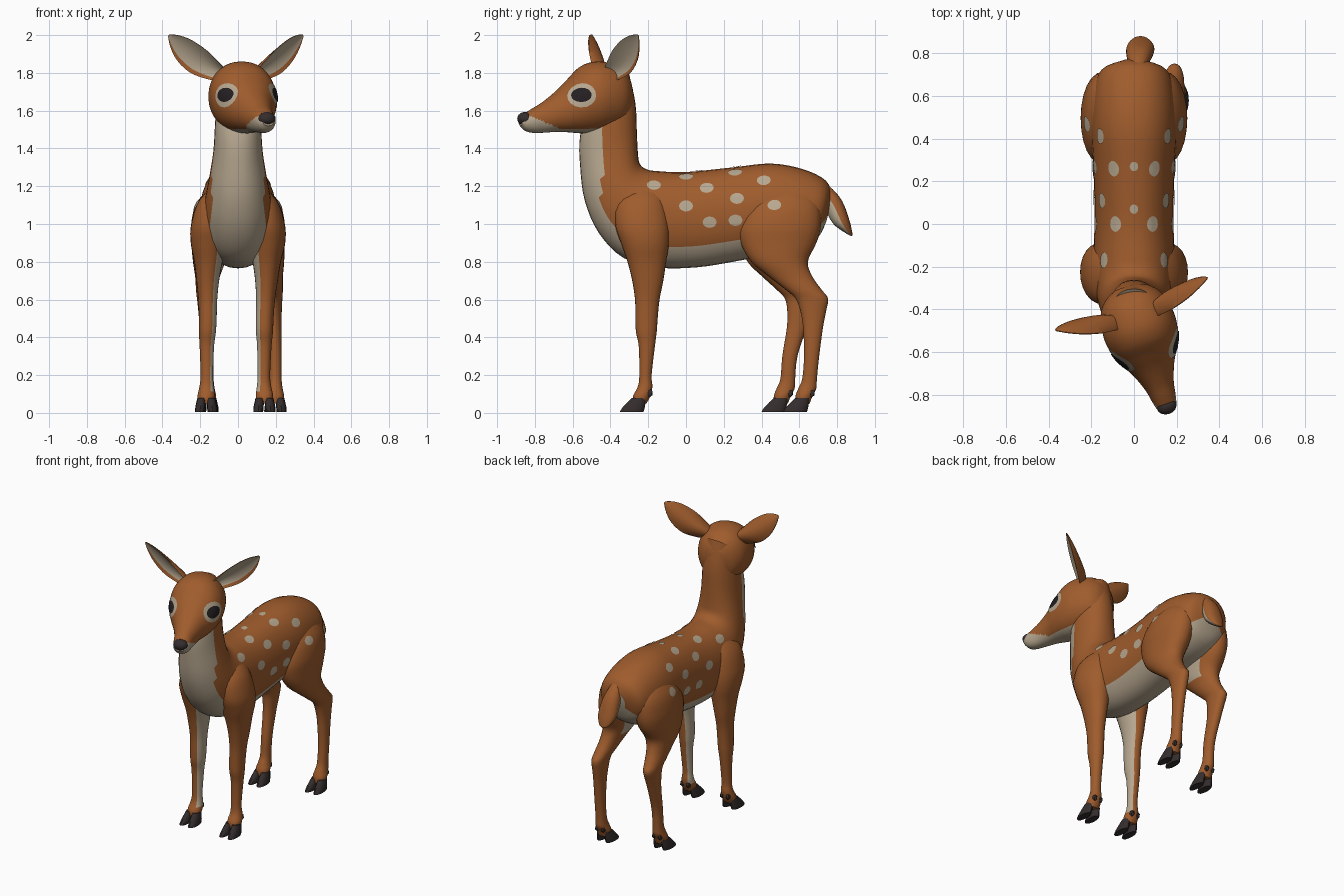
import bpy, bmesh, math
from mathutils import Vector, Matrix
from mathutils.bvhtree import BVHTree

if "Cube" in bpy.data.objects:
    bpy.data.objects.remove(bpy.data.objects["Cube"])


def mat(name, rgb):
    m = bpy.data.materials.new(name)
    m.diffuse_color = (*rgb, 1)
    m.use_nodes = True
    m.node_tree.nodes["Principled BSDF"].inputs["Base Color"].default_value = m.diffuse_color
    return m


MATS = [mat("brown_fur", (0.35, 0.108, 0.026)), mat("cream_fur", (0.47, 0.385, 0.275)),
        mat("dark_hoof", (0.035, 0.026, 0.026)), mat("dark_eye", (0.018, 0.014, 0.016))]
BROWN, CREAM, HOOF, EYE = range(4)


def finish(name, bm, matrix=None):
    bmesh.ops.recalc_face_normals(bm, faces=bm.faces)
    me = bpy.data.meshes.new(name)
    bm.to_mesh(me)
    bm.free()
    if matrix:
        me.transform(matrix)
    for m in MATS:
        me.materials.append(m)
    ob = bpy.data.objects.new(name, me)
    bpy.context.collection.objects.link(ob)
    return ob


def smooth_sections(secs, sub):
    """Catmull-Rom interpolation of section tuples."""
    out = []
    for i in range(len(secs) - 1):
        a, b, c, d = (secs[max(i - 1, 0)], secs[i], secs[i + 1], secs[min(i + 2, len(secs) - 1)])
        for k in range(sub):
            t = k / sub
            out.append([0.5 * (2 * q + (r - p) * t + (2 * p - 5 * q + 4 * r - s) * t * t
                               + (3 * q - p - 3 * r + s) * t ** 3) for p, q, r, s in zip(a, b, c, d)])
    return out + [list(secs[-1])]


def skin(bm, rings, rule):
    """Join rings of points; rule(centre, angle) gives the material."""
    vs = [[bm.verts.new(p) for p in r] for r in rings]
    n = len(rings[0])
    for a, b in zip(vs, vs[1:]):
        for k in range(n):
            f = bm.faces.new((a[k], a[(k + 1) % n], b[(k + 1) % n], b[k]))
            f.material_index = rule(f.calc_center_median(), 2 * math.pi * (k + 0.5) / n)
    for r in (vs[0], vs[-1]):
        f = bm.faces.new(r)
        f.material_index = rule(f.calc_center_median(), 0.0)


def loft(name, secs, rule, sub=4, matrix=None, bm=None, n=24):
    """Section: (y, z) of back edge, (y, z) of belly edge, half width, centre x. Angle 0 = belly."""
    own = bm is None
    bm = bm or bmesh.new()
    rings = []
    for y1, z1, y0, z0, hw, cx in smooth_sections(secs, sub):
        ring = []
        for k in range(n):
            th = 2 * math.pi * k / n
            c, s = math.cos(th), math.sin(th)
            s = math.copysign(abs(s) ** 0.9, s)
            t = (1 - c) / 2
            ring.append(Vector((cx + hw * s, y0 + (y1 - y0) * t, z0 + (z1 - z0) * t)))
        rings.append(ring)
    skin(bm, rings, rule)
    return finish(name, bm, matrix) if own else None


def off_belly(th):
    return math.degrees(min(th, 2 * math.pi - th))


# Torso and neck in one sweep, cream belly and throat
torso_secs = [(.775, 1.15, .745, 1.02, .06, 0), (.74, 1.23, .70, .93, .155, 0), (.62, 1.29, .60, .87, .19, 0),
              (.45, 1.32, .45, .84, .20, 0), (.25, 1.30, .25, .80, .19, 0), (0, 1.275, .05, .77, .185, 0),
              (-.15, 1.28, -.15, .77, .19, 0), (-.21, 1.29, -.33, .82, .185, 0), (-.245, 1.32, -.46, .95, .17, 0),
              (-.255, 1.38, -.535, 1.12, .15, 0), (-.26, 1.48, -.56, 1.30, .13, 0),
              (-.268, 1.64, -.56, 1.47, .12, 0), (-.305, 1.81, -.50, 1.66, .105, 0)]


def torso_rule(c, th):
    neck = max(0, min(1, (c.z - 1.08) / .25)) if c.y < -.2 else 0
    return CREAM if off_belly(th) < 56.5 + 23 * neck else BROWN


torso = loft("torso_and_neck", torso_secs, torso_rule, 4, None, None, 32)

# Tail, cream beneath
loft("tail", [(.70, 1.24, .70, 1.12, .04, .02), (.76, 1.20, .735, 1.10, .045, .02), (.825, 1.125, .75, 1.05, .06, .025),
              (.865, 1.02, .785, .995, .065, .03), (.88, .955, .84, .955, .04, .03), (.88, .937, .872, .937, .01, .03)],
     lambda c, th: CREAM if off_belly(th) < 90 else BROWN)

# Legs: z, front y, back y, centre x, half width
front = [(1.23, -.23, -.15, .06, .03), (1.13, -.36, -.11, .115, .088), (1.0, -.375, -.09, .148, .10),
         (.9, -.345, -.09, .155, .095), (.8, -.31, -.105, .157, .075), (.7, -.285, -.12, .16, .06),
         (.6, -.27, -.14, .16, .05), (.5, -.268, -.15, .16, .047), (.43, -.265, -.155, .162, .045),
         (.35, -.25, -.165, .165, .038), (.2, -.247, -.182, .165, .033), (.14, -.255, -.178, .166, .038),
         (.09, -.28, -.188, .168, .046), (.05, -.28, -.21, .168, .04)]
hind = [(1.24, .50, .60, .06, .04), (1.12, .35, .70, .115, .10), (1.0, .285, .715, .14, .108),
        (.9, .29, .69, .147, .10), (.8, .345, .645, .158, .085), (.72, .44, .67, .17, .065),
        (.65, .53, .72, .18, .054), (.605, .58, .752, .185, .046), (.54, .605, .742, .186, .041),
        (.45, .62, .725, .188, .036), (.3, .625, .705, .19, .033), (.18, .615, .693, .19, .033),
        (.13, .595, .69, .19, .038), (.09, .58, .67, .19, .046), (.05, .58, .655, .19, .04)]


def leg(name, secs, side, dx, dy, hoof_y, is_front):
    def shift(z):
        return max(0, min(1, (.9 - z) / .6))
    world = [(yb + dy * shift(z), z, yf + dy * shift(z), z, rx, side * cx + dx * shift(z))
             for z, yf, yb, cx, rx in secs]

    def rule(c, th):
        inner = math.sin(th) * side
        if is_front:
            return CREAM if inner < -.5 and c.z > .12 else BROWN
        return CREAM if inner < -.8 and c.z > .75 else BROWN
    ob = loft(name, world, rule)
    # cloven hoof and dewclaws
    x, y = world[-1][5], hoof_y + dy
    bm = bmesh.new()
    for s in (-1, 1):
        toe = [(y + .125, .005, y, .005, .026, x + s * .033), (y + .132, .03, y + .015, .03, .027, x + s * .031),
               (y + .14, .08, y + .065, .08, .022, x + s * .025)]
        loft("", toe, lambda c, th: HOOF, 2, None, bm, 12)
        claw = Matrix.Translation((x + s * .022, world[-2][0] - .006, .105)) @ Matrix.Diagonal((.017, .02, .024, 1))
        r = bmesh.ops.create_icosphere(bm, subdivisions=1, radius=1, matrix=claw)
        for v in r["verts"]:
            for f in v.link_faces:
                f.material_index = HOOF
    finish(name + "_hoof", bm)
    return ob


legs = [leg("right_front_leg", front, 1, -.028, 0, -.35, True),
        leg("left_front_leg", front, -1, 0, 0, -.35, True),
        leg("right_hind_leg", hind, 1, .008, 0, .515, False),
        leg("left_hind_leg", hind, -1, .028, -.115, .515, False)]

# Head, built facing -y and then turned to its side
TURN = Matrix.Translation((-.01, -.38, 0)) @ Matrix.Rotation(math.radians(19), 4, 'Z')
profile = [(-.09, 1.74, 1.60, .05), (-.06, 1.80, 1.54, .11), (0, 1.845, 1.505, .155), (.10, 1.86, 1.485, .175),
           (.18, 1.835, 1.48, .165), (.25, 1.77, 1.485, .138), (.32, 1.705, 1.488, .10), (.40, 1.645, 1.483, .07),
           (.46, 1.61, 1.483, .058), (.50, 1.585, 1.495, .048), (.525, 1.56, 1.52, .03)]


def head_rule(c, th):
    d = -c.y
    jaw = off_belly(th) < 30 and d > 0
    lip = d > .30 and c.z < 1.493 + (d - .30) * .42
    return CREAM if jaw or lip else BROWN


head = loft("head", [(-d, t, -d, b, w, 0) for d, t, b, w in profile], head_rule, 8, TURN, None, 48)

# Nose
bm = bmesh.new()
bmesh.ops.create_uvsphere(bm, u_segments=16, v_segments=10, radius=1,
                          matrix=Matrix.Translation((0, -.5, 1.557)) @ Matrix.Diagonal((.048, .04, .036, 1)))
for f in bm.faces:
    f.material_index = HOOF
finish("nose", bm, TURN)

# Ears: cupped leaves facing forward and outward, cream inside
for side, name in ((1, "right_ear"), (-1, "left_ear")):
    base, tip = Vector((.10, -.065, 1.785)), Vector((.375, .005, 2.0))
    axis = tip - base
    face = Vector((.75, -.65, 0))
    face = (face - axis * face.dot(axis) / axis.length_squared).normalized()
    wide = axis.cross(face).normalized()
    rings = []
    for t, w, depth in smooth_sections([(0, .04, .045), (.2, .06, .055), (.45, .078, .05), (.7, .07, .035),
                                        (.88, .042, .018), (1, .006, .002)], 3):
        us = [-1 + i / 4 for i in range(9)]
        pts = [(u, -depth * (1 - u * u)) for u in us]
        pts += [(u, -depth * .55 * (1 - u * u) + .004) for u in reversed(us)]
        mid = base + axis * t - Vector((0, 0, .02 * math.sin(math.pi * t)))
        rings.append([Vector((p.x * side, p.y, p.z)) for p in (mid + wide * (u * w) + face * q for u, q in pts)])
    bm = bmesh.new()
    skin(bm, rings, lambda c, th: CREAM if math.pi * 1.06 < th < math.pi * 1.9 else BROWN)
    finish(name, bm, TURN)


# Thin patches laid on the surface: eyes and coat spots
def tree(obs):
    verts, polys = [], []
    for o in obs:
        k = len(verts)
        verts += [v.co.copy() for v in o.data.vertices]
        polys += [[k + i for i in p.vertices] for p in o.data.polygons]
    return BVHTree.FromPolygons(verts, polys)


def patch(bm, bvh, origin, direction, ra, rb, lift, dome, m):
    p, n, _, _ = bvh.ray_cast(origin, direction)
    if p is None:
        return
    u = (Vector((0, 0, 1)) if abs(n.z) < .95 else Vector((0, 1, 0))).cross(n).normalized()
    v = n.cross(u)

    def on_surface(r, a):
        q = p + u * (ra * r * math.cos(a)) + v * (rb * r * math.sin(a))
        hit = bvh.ray_cast(q + n * .08, -n, .2)[0] or q
        return bm.verts.new(hit + n * (lift + dome * (1 - r * r)))
    mid = on_surface(0, 0)
    rings = [[on_surface(r, math.tau * k / 16) for k in range(16)] for r in (.5, 1)]
    for k in range(16):
        j = (k + 1) % 16
        for f in (bm.faces.new((mid, rings[0][k], rings[0][j])),
                  bm.faces.new((rings[0][k], rings[1][k], rings[1][j], rings[0][j]))):
            f.material_index = m


bvh = tree([head])
for name, ra, rb, lift, dome, m in (("eye_rings", .078, .066, .003, 0, CREAM), ("eyes", .056, .039, .006, .003, EYE)):
    bm = bmesh.new()
    for s in (-1, 1):
        o = TURN @ Vector((.5 * s, -.412, 1.683))
        patch(bm, bvh, o, TURN.to_3x3() @ Vector((-s, .5, 0)).normalized(), ra, rb, lift, dome, m)
    finish(name, bm)

bvh = tree([torso] + legs)
bm = bmesh.new()
for y, z in ((-.17, 1.205), (0, 1.095), (.125, 1.01), (.11, 1.19), (.27, 1.135), (.262, 1.02),
             (.412, 1.23), (.468, 1.1), (0, 1.25), (.26, 1.272)):
    for s in (-1, 1):
        patch(bm, bvh, Vector((s, y, z)), Vector((-s, 0, 0)), .037, .03, .004, 0, CREAM)
for y in (.27, .07):
    patch(bm, bvh, Vector((0, y, 2)), Vector((0, 0, -1)), .02, .022, .004, 0, CREAM)
finish("coat_spots", bm)

# Smooth shading with sharp edges kept
for ob in bpy.context.scene.objects:
    ob.select_set(True)
bpy.context.view_layer.objects.active = torso
bpy.ops.object.shade_smooth_by_angle(angle=math.radians(40))
